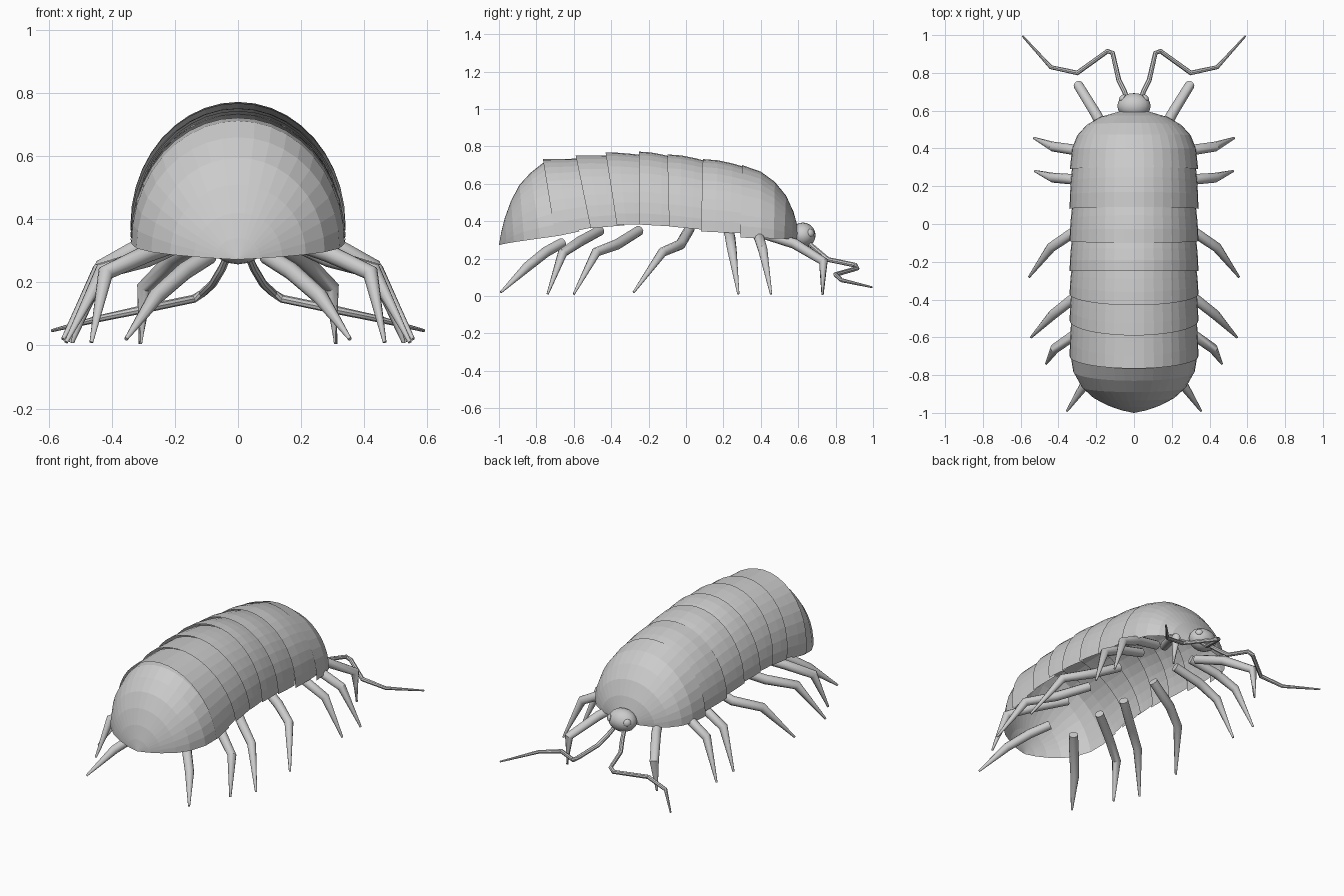
import bpy, bmesh, math
from mathutils import Vector

grey = bpy.data.materials.new("shell grey")
grey.diffuse_color = (0.6, 0.6, 0.6, 1)


def finish(name, bm, smooth=False):
    me = bpy.data.meshes.new(name)
    bm.normal_update()
    bm.to_mesh(me)
    bm.free()
    me.materials.append(grey)
    if smooth:
        for p in me.polygons:
            p.use_smooth = True
        me.set_sharp_from_angle(angle=math.radians(40))
    ob = bpy.data.objects.new(name, me)
    bpy.context.collection.objects.link(ob)
    return ob


def shell(name, sections, n=20):
    """Open arched plate lofted through (y at top, y at rim, half width, rim z, top z)."""
    bm = bmesh.new()
    rings = []
    for yt, yb, w, zb, zt in sections:
        ring = []
        for i in range(n + 1):
            a = math.pi * i / n
            s = math.sin(a)
            ring.append(bm.verts.new((w * math.cos(a), yb + (yt - yb) * s, zb + (zt - zb) * s)))
        rings.append(ring)
    for r, q in zip(rings, rings[1:]):
        for i in range(n):
            bm.faces.new((r[i], q[i], q[i + 1], r[i + 1]))
    bmesh.ops.remove_doubles(bm, verts=bm.verts, dist=0.0005)
    return finish(name, bm)


def tube(name, path, radii, n=10):
    """Tapered round limb along a bent path."""
    bm = bmesh.new()
    pts = [Vector(p) for p in path]
    rings = []
    for i, p in enumerate(pts):
        d = Vector()
        if i > 0:
            d += (p - pts[i - 1]).normalized()
        if i < len(pts) - 1:
            d += (pts[i + 1] - p).normalized()
        q = d.to_track_quat('Z', 'Y')
        ring = []
        for k in range(n):
            a = 2 * math.pi * k / n
            ring.append(bm.verts.new(p + q @ Vector((math.cos(a), math.sin(a), 0)) * radii[i]))
        rings.append(ring)
    for r, s in zip(rings, rings[1:]):
        for k in range(n):
            m = (k + 1) % n
            bm.faces.new((r[k], r[m], s[m], s[k]))
    bm.faces.new(rings[0][::-1])
    bm.faces.new(rings[-1])
    bmesh.ops.recalc_face_normals(bm, faces=bm.faces)
    return finish(name, bm, True)


def ball(name, loc, size, direction=(0, 1, 0), u=16, v=10):
    bm = bmesh.new()
    bmesh.ops.create_uvsphere(bm, u_segments=u, v_segments=v, radius=1)
    q = Vector(direction).to_track_quat('Z', 'Y')
    for vert in bm.verts:
        c = vert.co
        vert.co = q @ Vector((c.x * size[0], c.y * size[1], c.z * size[2])) + Vector(loc)
    return finish(name, bm, True)


# Front dome, running from the head back to its overhanging rear rim
shell("front_shield", [
    (0.605, 0.595, 0.005, 0.300, 0.305), (0.60, 0.59, 0.09, 0.302, 0.36),
    (0.575, 0.565, 0.18, 0.304, 0.45), (0.535, 0.525, 0.25, 0.306, 0.537),
    (0.475, 0.47, 0.300, 0.308, 0.61), (0.40, 0.40, 0.328, 0.31, 0.665),
    (0.30, 0.29, 0.340, 0.312, 0.70)])

# Middle plates: top and rim y of front and rear edge, rim heights, top heights
plates = [
    (0.33, 0.30, 0.09, 0.08, 0.335, 0.345, 0.685, 0.732),
    (0.12, 0.09, -0.10, -0.09, 0.355, 0.372, 0.718, 0.757),
    (-0.07, -0.07, -0.25, -0.25, 0.372, 0.382, 0.742, 0.772),
    (-0.22, -0.22, -0.43, -0.37, 0.382, 0.382, 0.752, 0.768),
    (-0.40, -0.33, -0.59, -0.51, 0.378, 0.362, 0.750, 0.752),
    (-0.56, -0.46, -0.765, -0.70, 0.375, 0.325, 0.735, 0.732)]
for i, (yf, bf, yr, br, zf, zr, tf, tr) in enumerate(plates):
    secs = []
    for k in range(4):
        t = k / 3
        e = math.sin(t * math.pi / 2)
        secs.append((yf + (yr - yf) * t, bf + (br - bf) * t, 0.328 + 0.013 * e,
                     zf + (zr - zf) * t, tf + (tr - tf) * e))
    shell("back_plate_%d" % (i + 1), secs)

# Tail dome, tapering to a low point
shell("tail_shield", [
    (-0.70, -0.57, 0.337, 0.345, 0.722), (-0.765, -0.68, 0.338, 0.322, 0.712),
    (-0.83, -0.78, 0.322, 0.308, 0.66), (-0.89, -0.865, 0.275, 0.296, 0.595),
    (-0.935, -0.92, 0.215, 0.288, 0.51), (-0.968, -0.96, 0.14, 0.281, 0.42),
    (-0.988, -0.985, 0.07, 0.276, 0.34), (-1.0, -1.0, 0.002, 0.272, 0.274)])

# Head
ball("head", (0, 0.625, 0.325), (0.088, 0.068, 0.068))

# Legs: hip, shin start, knee, foot for the right side
legs = [
    [(0.12, 0.42, 0.33), (0.20, 0.58, 0.28), (0.295, 0.735, 0.185), (0.31, 0.73, 0.005)],
    [(0.13, 0.36, 0.36), (0.30, 0.39, 0.315), (0.43, 0.41, 0.25), (0.53, 0.455, 0.01)],
    [(0.13, 0.22, 0.37), (0.30, 0.235, 0.32), (0.43, 0.245, 0.25), (0.525, 0.28, 0.01)],
    [(0.13, 0.02, 0.36), (0.30, -0.03, 0.275), (0.44, -0.125, 0.235), (0.555, -0.28, 0.02)],
    [(0.13, -0.25, 0.35), (0.29, -0.37, 0.275), (0.43, -0.48, 0.235), (0.545, -0.60, 0.01)],
    [(0.12, -0.46, 0.35), (0.29, -0.57, 0.29), (0.42, -0.66, 0.23), (0.465, -0.74, 0.01)],
    [(0.09, -0.66, 0.285), (0.17, -0.75, 0.235), (0.26, -0.85, 0.155), (0.355, -0.99, 0.02)]]
feeler = [(0.035, 0.66, 0.28), (0.05, 0.70, 0.245), (0.08, 0.76, 0.195), (0.113, 0.905, 0.165),
          (0.14, 0.915, 0.148), (0.30, 0.80, 0.115), (0.44, 0.83, 0.085), (0.59, 0.995, 0.047)]

for side, s in (("right", 1), ("left", -1)):
    def mirror(path):
        return [(s * x, y, z) for x, y, z in path]
    for i, leg in enumerate(legs):
        tube("leg_%d_%s" % (i + 1, side), mirror(leg), (0.027, 0.028, 0.026, 0.006))
    tube("antenna_" + side, mirror(feeler),
         (0.012, 0.013, 0.013, 0.013, 0.013, 0.013, 0.011, 0.005), 8)
    # Low round eye on the cheek
    ball("eye_" + side, (s * 0.062, 0.668, 0.338), (0.022, 0.022, 0.012), (s * 0.7, 0.65, 0.25), 12, 6)
